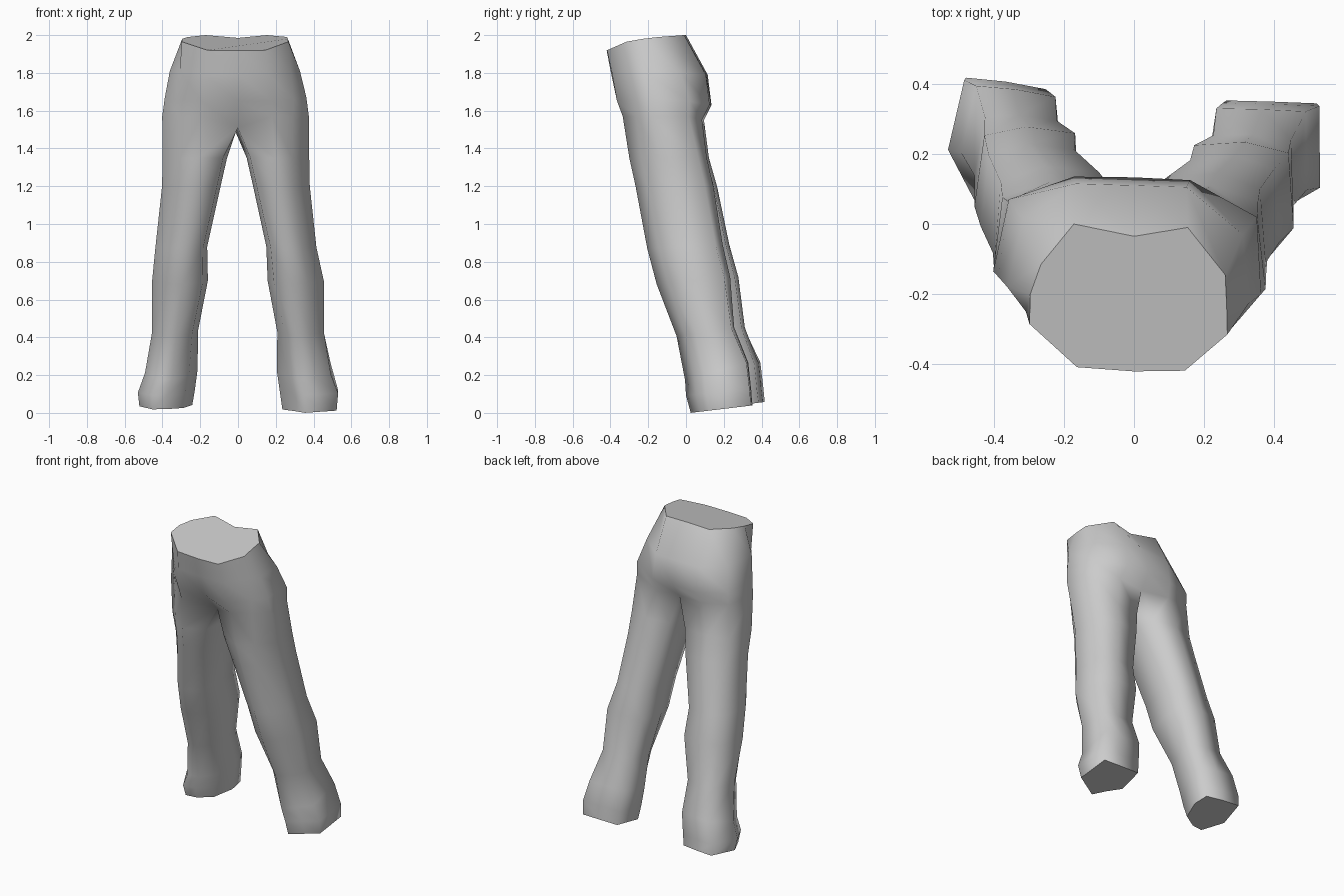
import bpy, bmesh

if "Cube" in bpy.data.objects:
    bpy.data.objects.remove(bpy.data.objects["Cube"])

fabric = bpy.data.materials.new("light_grey")
fabric.diffuse_color = (0.6, 0.6, 0.6, 1)
fabric.use_nodes = True
fabric.node_tree.nodes["Principled BSDF"].inputs["Base Color"].default_value = fabric.diffuse_color

# Half rings of the hips, from front centre round the side to back centre
WAIST = [(0, -.42, 1.918), (.145, -.418, 1.92), (.266, -.315, 1.965), (.264, -.23, 1.98),
         (.26, -.145, 1.99), (.153, -.01, 2.0), (0, -.035, 1.985)]
BELLY = [(0, -.395, 1.79), (.16, -.39, 1.79), (.28, -.295, 1.81), (.328, -.225, 1.81),
         (.31, -.03, 1.80), (.15, .105, 1.79), (0, .11, 1.79)]
SEAT = [(0, -.35, 1.65), (.18, -.365, 1.65), (.295, -.275, 1.66), (.362, -.2, 1.67),
        (.35, .02, 1.65), (.16, .125, 1.63), (0, .133, 1.63)]
THIGH = [(0, -.22, 1.51), (.18, -.335, 1.57), (.29, -.265, 1.57), (.375, -.185, 1.57),
         (.352, .015, 1.57), (.18, .085, 1.55), (0, .07, 1.54)]
CROTCH = (-.012, -.06, 1.485)

# Leg sections: height, inner x, outer x, front y, back y, tilt
LEG = [(1.35, .046, .377, -.30, .11, 0),
       (1.20, .08, .38, -.267, .145, 0),
       (.88, .15, .415, -.205, .195, .05),
       (.70, .157, .455, -.155, .235, .1),
       (.43, .208, .455, -.05, .257, .15),
       (.22, .207, .492, -.005, .33, .28),
       (.11, .222, .53, .0, .345, .1),
       (.02, .235, .522, .025, .352, .12)]

# Cross-section shapes: front inner, front, front outer, outer, back outer, back, back inner, inner
ROUND = [(-.88, -.72), (-.1, -1), (.46, -.7), (1, -.2), (.86, .78), (.05, 1), (-.95, .92), (-1, 0)]
FOOT_R = [(-.55, -.54), (-.17, -1), (.42, -.7), (1, -.4), (.99, .95), (.1, .98), (-.8, 1), (-1, -.1)]
FOOT_L = [(-.62, -.6), (.0, -.92), (.52, -.97), (1, -.15), (.7, 1), (-.1, .93), (-.88, .8), (-.95, .2)]


def leg_ring(section, side):
    z, x0, x1, y0, y1, tilt = section
    if side < 0 and z > .8:                     # left thigh is a little wider
        x0, x1 = x0 + .012, x1 + .022
    cx, cy, rx, ry = (x0 + x1) / 2, (y0 + y1) / 2, (x1 - x0) / 2, (y1 - y0) / 2
    shift = 0 if side > 0 else .065 * min(1, (1.56 - z) / 1.2)   # left leg trails a little
    lift = .018 if side < 0 and z < .1 else 0
    t = min(1, (1.35 - z) / 1.15)
    t = t * t                                   # foot shape fades in toward the ankle
    ring = []
    for (a, b), (c, d) in zip(ROUND, FOOT_R if side > 0 else FOOT_L):
        u, v = a + (c - a) * t, b + (d - b) * t
        ring.append((side * (cx + u * rx), cy + v * ry + shift, max(0, z + lift + tilt * v * ry)))
    return ring


def bridge(bm, a, b):
    n = len(a)
    for i in range(n):
        j = (i + 1) % n
        bm.faces.new((a[i], a[j], b[j], b[i]))


bm = bmesh.new()

# Hips: full rings mirrored from the half profiles, left side wider and further back
rings = []
for half, wide, back in ((WAIST, 1.12, .03), (BELLY, 1.1, .045), (SEAT, 1.07, .05), (THIGH, 1.07, .05)):
    left = [(-x * (1.02 if i == 4 else wide), y + (back if 1 < i < 5 else .01), z)
            for i, (x, y, z) in enumerate(half)]
    rings.append([bm.verts.new(p) for p in half + left[5:0:-1]])
for a, b in zip(rings, rings[1:]):
    bridge(bm, a, b)
caps = [bm.faces.new(rings[0])]

# Legs: each starts at its half of the thigh ring closed by the crotch point
crotch = bm.verts.new(CROTCH)
t = rings[-1]
for side in (1, -1):
    half = t[0:7] if side > 0 else [t[0]] + t[:5:-1]
    prev = half + [crotch]
    for section in LEG:
        ring = [bm.verts.new(p) for p in leg_ring(section, side)]
        bridge(bm, prev, ring)
        prev = ring
    caps.append(bm.faces.new(prev))

# Smooth cloth with crisp waist and soles
bmesh.ops.recalc_face_normals(bm, faces=bm.faces[:])
for f in bm.faces:
    f.smooth = f not in caps
for f in caps:
    for e in f.edges:
        e.smooth = False

mesh = bpy.data.meshes.new("trousers")
bm.to_mesh(mesh)
bm.free()
mesh.materials.append(fabric)
obj = bpy.data.objects.new("trousers", mesh)
bpy.context.collection.objects.link(obj)
